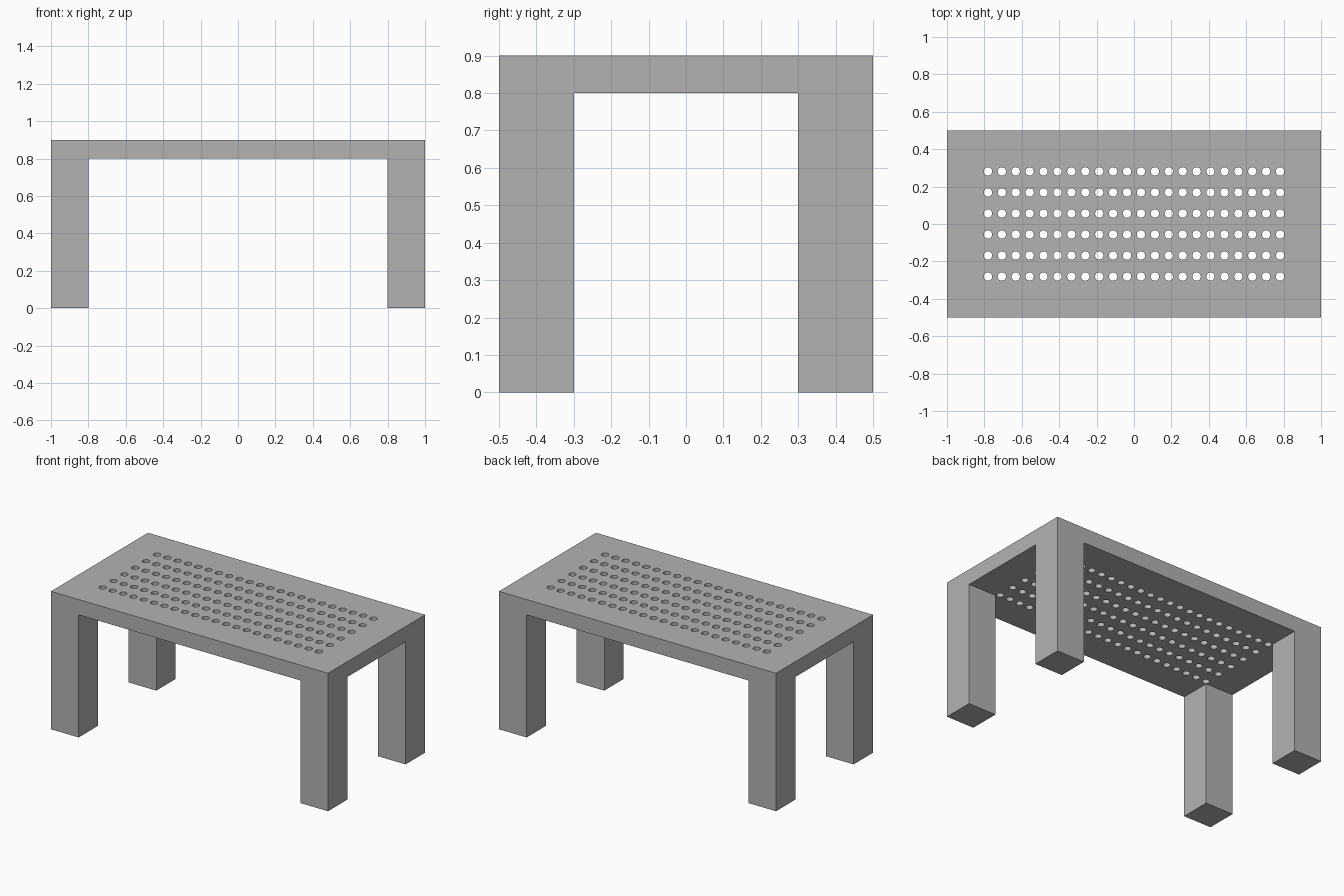
import bpy
import bmesh
from mathutils import Matrix

cube = bpy.data.objects.get("Cube")
if cube:
    bpy.data.objects.remove(cube, do_unlink=True)

LENGTH, DEPTH, HEIGHT = 2.0, 1.0, 0.9
TOP_THICK, LEG = 0.1, 0.2
COLUMNS, ROWS = 22, 6
HOLE_RADIUS, HOLE_SIDES = 0.0225, 16
HOLE_X, HOLE_Y = 0.781, 0.281      # outermost hole centres

grey = bpy.data.materials.new("plain grey")
grey.use_nodes = True
colour = (0.45, 0.45, 0.45, 1)
grey.diffuse_color = colour
grey.node_tree.nodes["Principled BSDF"].inputs["Base Color"].default_value = colour


def make_object(name, bm):
    mesh = bpy.data.meshes.new(name)
    bm.to_mesh(mesh)
    bm.free()
    mesh.materials.append(grey)
    obj = bpy.data.objects.new(name, mesh)
    bpy.context.collection.objects.link(obj)
    return obj


# Table: a slab split at the leg lines, with its corner undersides pulled down
bm = bmesh.new()
bmesh.ops.create_cube(bm, size=1, matrix=Matrix.Translation((0, 0, HEIGHT - TOP_THICK / 2))
                      @ Matrix.Diagonal((LENGTH, DEPTH, TOP_THICK, 1)))
for axis, half in ((0, LENGTH / 2), (1, DEPTH / 2)):
    for side in (-1, 1):
        point, normal = [0, 0, 0], [0, 0, 0]
        point[axis], normal[axis] = side * (half - LEG), 1
        bmesh.ops.bisect_plane(bm, geom=bm.verts[:] + bm.edges[:] + bm.faces[:],
                               plane_co=point, plane_no=normal)
corners = []
for face in bm.faces:
    c = face.calc_center_median()
    if face.normal.z < -0.5 and abs(c.x) > LENGTH / 2 - LEG and abs(c.y) > DEPTH / 2 - LEG:
        corners.append(face)
legs = bmesh.ops.extrude_discrete_faces(bm, faces=corners)["faces"]
for face in legs:
    bmesh.ops.translate(bm, verts=face.verts, vec=(0, 0, TOP_THICK - HEIGHT))
bmesh.ops.remove_doubles(bm, verts=bm.verts, dist=0.0001)
bmesh.ops.dissolve_limit(bm, angle_limit=0.01, verts=bm.verts[:], edges=bm.edges[:])
bmesh.ops.recalc_face_normals(bm, faces=bm.faces[:])
table = make_object("table", bm)

# Drainage holes: a grid of round cutters through the top
bm = bmesh.new()
for i in range(COLUMNS):
    for j in range(ROWS):
        x = HOLE_X * (2 * i / (COLUMNS - 1) - 1)
        y = HOLE_Y * (2 * j / (ROWS - 1) - 1)
        bmesh.ops.create_cone(bm, cap_ends=True, segments=HOLE_SIDES,
                              radius1=HOLE_RADIUS, radius2=HOLE_RADIUS, depth=TOP_THICK * 2,
                              matrix=Matrix.Translation((x, y, HEIGHT - TOP_THICK / 2)))
cutter = make_object("hole_cutter", bm)
cutter.hide_render = True

holes = table.modifiers.new("holes", 'BOOLEAN')
holes.operation = 'DIFFERENCE'
holes.solver = 'EXACT'
holes.object = cutter
bpy.context.view_layer.objects.active = table
bpy.ops.object.modifier_apply(modifier=holes.name)
bpy.data.objects.remove(cutter, do_unlink=True)

# Round the hole walls while keeping every other edge crisp
table.select_set(True)
bpy.ops.object.shade_smooth_by_angle(angle=0.6)
